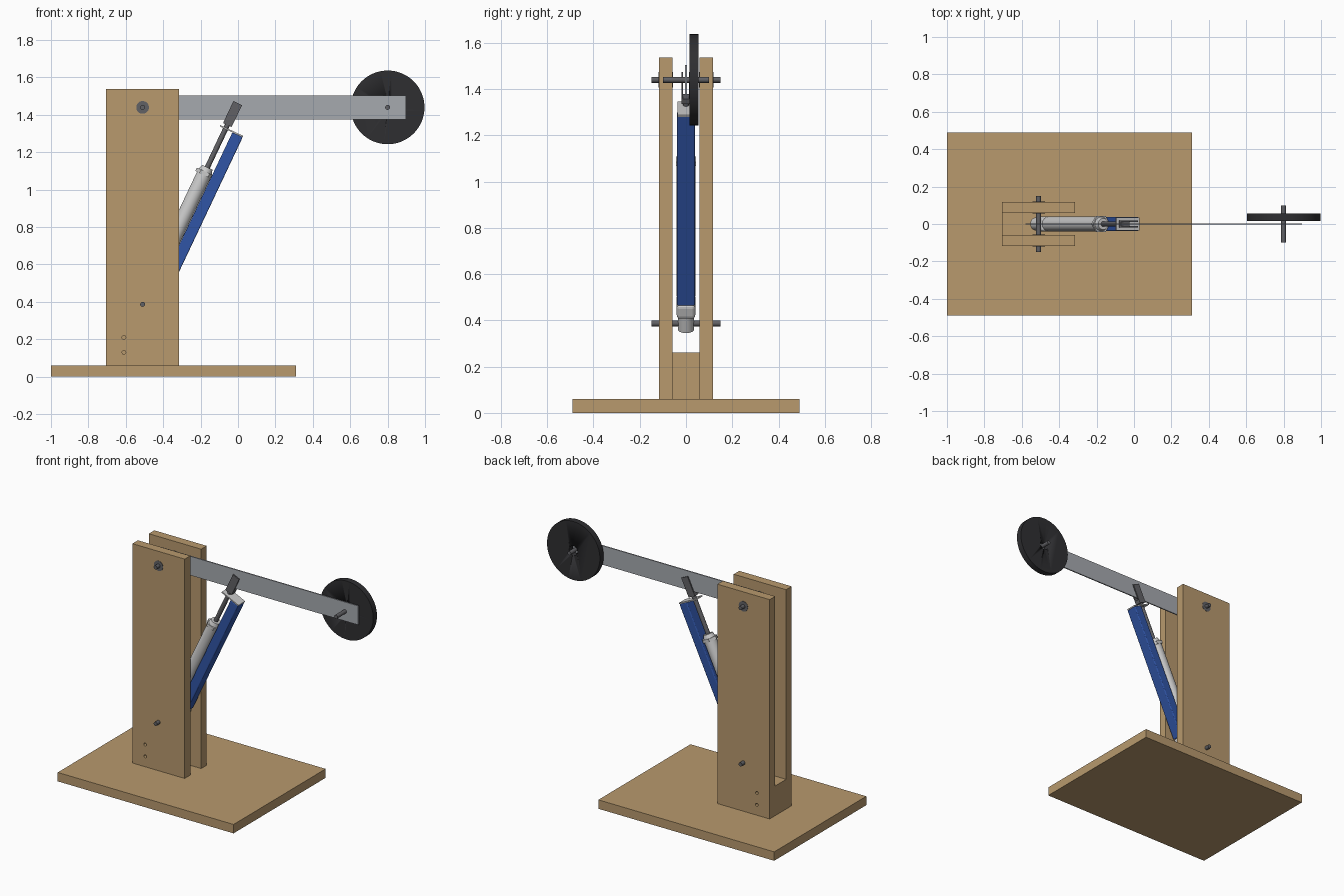
import bpy, bmesh, math
from mathutils import Matrix, Vector

if "Cube" in bpy.data.objects:
    bpy.data.objects.remove(bpy.data.objects["Cube"])


def material(name, rgb):
    m = bpy.data.materials.new(name)
    m.diffuse_color = (*rgb, 1)
    m.use_nodes = True
    m.node_tree.nodes["Principled BSDF"].inputs["Base Color"].default_value = m.diffuse_color
    return m


wood = material("wood", (0.48, 0.32, 0.155))
blue = material("blue", (0.03, 0.09, 0.38))
black = material("black", (0.028, 0.028, 0.031))
steel = material("dark_steel", (0.12, 0.12, 0.13))
alu = material("aluminium", (0.38, 0.40, 0.43))
I = Matrix.Identity(4)


def finish(name, bm, mat, smooth=False):
    me = bpy.data.meshes.new(name)
    bm.to_mesh(me)
    bm.free()
    if mat:
        me.materials.append(mat)
    ob = bpy.data.objects.new(name, me)
    bpy.context.collection.objects.link(ob)
    if smooth:
        bpy.ops.object.select_all(action='DESELECT')
        ob.select_set(True)
        bpy.context.view_layer.objects.active = ob
        bpy.ops.object.shade_smooth_by_angle()
    return ob


def box(name, lo, hi, mat, frame=I, bevel=0):
    lo, hi = Vector(lo), Vector(hi)
    bm = bmesh.new()
    bmesh.ops.create_cube(bm, size=1, matrix=frame @ Matrix.Translation((lo + hi) / 2)
                          @ Matrix.Diagonal((*(hi - lo), 1)))
    ob = finish(name, bm, mat)
    if bevel:
        b = ob.modifiers.new("bevel", 'BEVEL')
        b.width, b.segments = bevel, 3
    return ob


def cyl(name, p0, p1, r, mat, frame=I, seg=32, r2=None):
    p0, p1 = frame @ Vector(p0), frame @ Vector(p1)
    d = p1 - p0
    bm = bmesh.new()
    bmesh.ops.create_cone(bm, cap_ends=True, segments=seg, radius1=r, radius2=r if r2 is None else r2,
                          depth=d.length, matrix=Matrix.Translation((p0 + p1) / 2)
                          @ d.to_track_quat('Z', 'Y').to_matrix().to_4x4())
    return finish(name, bm, mat, seg > 8)


def cut(ob, cutter):
    m = ob.modifiers.new("hole", 'BOOLEAN')
    m.operation, m.object, m.solver = 'DIFFERENCE', cutter, 'EXACT'
    cutter.hide_render = True
    cutter.display_type = 'WIRE'


# Wooden stand
box("base_board", (-1, -0.49, 0), (0.31, 0.49, 0.06), wood)
box("spacer_block", (-0.705, -0.058, 0.06), (-0.51, 0.058, 0.26), wood)
holes = [cyl("screw_hole_cutter", (-0.61, -0.3, z), (-0.61, 0.3, z), 0.01, None) for z in (0.13, 0.21)]
for side, s in (("front", -1), ("back", 1)):
    ya, yb = sorted((s * 0.058, s * 0.117))
    post = box(side + "_post", (-0.705, ya, 0.06), (-0.315, yb, 1.537), wood)
    for h in holes:
        cut(post, h)
    cyl(side + "_bearing", (-0.51, s * 0.056, 1.44), (-0.51, s * 0.119, 1.44), 0.034, steel)

# Pins
for name, x, z, half in (("pivot_pin", -0.51, 1.44, 0.15), ("lower_pin", -0.51, 0.387, 0.15),
                         ("weight_axle", 0.8, 1.44, 0.1)):
    cyl(name, (x, -half, z), (x, half, z), 0.013, steel)

# Lever arm and weight disc
box("lever_arm", (-0.58, -0.004, 1.375), (0.897, 0.004, 1.503), alu)
disc = cyl("weight_disc", (0.8, 0.015, 1.44), (0.8, 0.055, 1.44), 0.197, black, seg=64)
cut(disc, cyl("disc_hole_cutter", (0.8, -0.1, 1.44), (0.8, 0.2, 1.44), 0.032, None))

# Linear actuator, local x along its stroke, local z away from the motor
F = Matrix.Translation((-0.51, 0, 0.387)) @ Matrix.Rotation(-math.radians(64.7), 4, 'Y')
cyl("actuator_foot", (-0.03, 0, 0), (0.075, 0, 0), 0.035, None, F)
box("gear_housing", (0.065, -0.04, -0.102), (0.132, 0.04, 0.04), None, F, 0.015)
cyl("actuator_tube", (0.13, 0, 0), (0.765, 0, 0), 0.04, None, F)
cyl("tube_nut", (0.765, 0, 0), (0.785, 0, 0), 0.05, None, F, seg=6)
cyl("tube_cap", (0.785, 0, 0), (0.81, 0, 0), 0.038, None, F, r2=0.03)
cyl("piston_rod", (0.80, 0, 0), (1.07, 0, 0), 0.014, steel, F)
box("motor_housing", (0.131, -0.038, -0.102), (1.036, 0.038, -0.041), blue, F, 0.006)
box("end_plate", (1.036, -0.036, -0.102), (1.044, 0.036, 0.034), None, F)

# Fork gripping the arm
box("fork_base", (1.06, -0.02, -0.025), (1.085, 0.02, 0.025), steel, F)
for side, s in (("front", -1), ("back", 1)):
    ya, yb = sorted((s * 0.012, s * 0.02))
    box(side + "_fork_prong", (1.075, ya, -0.0255), (1.19, yb, 0.0255), steel, F)
